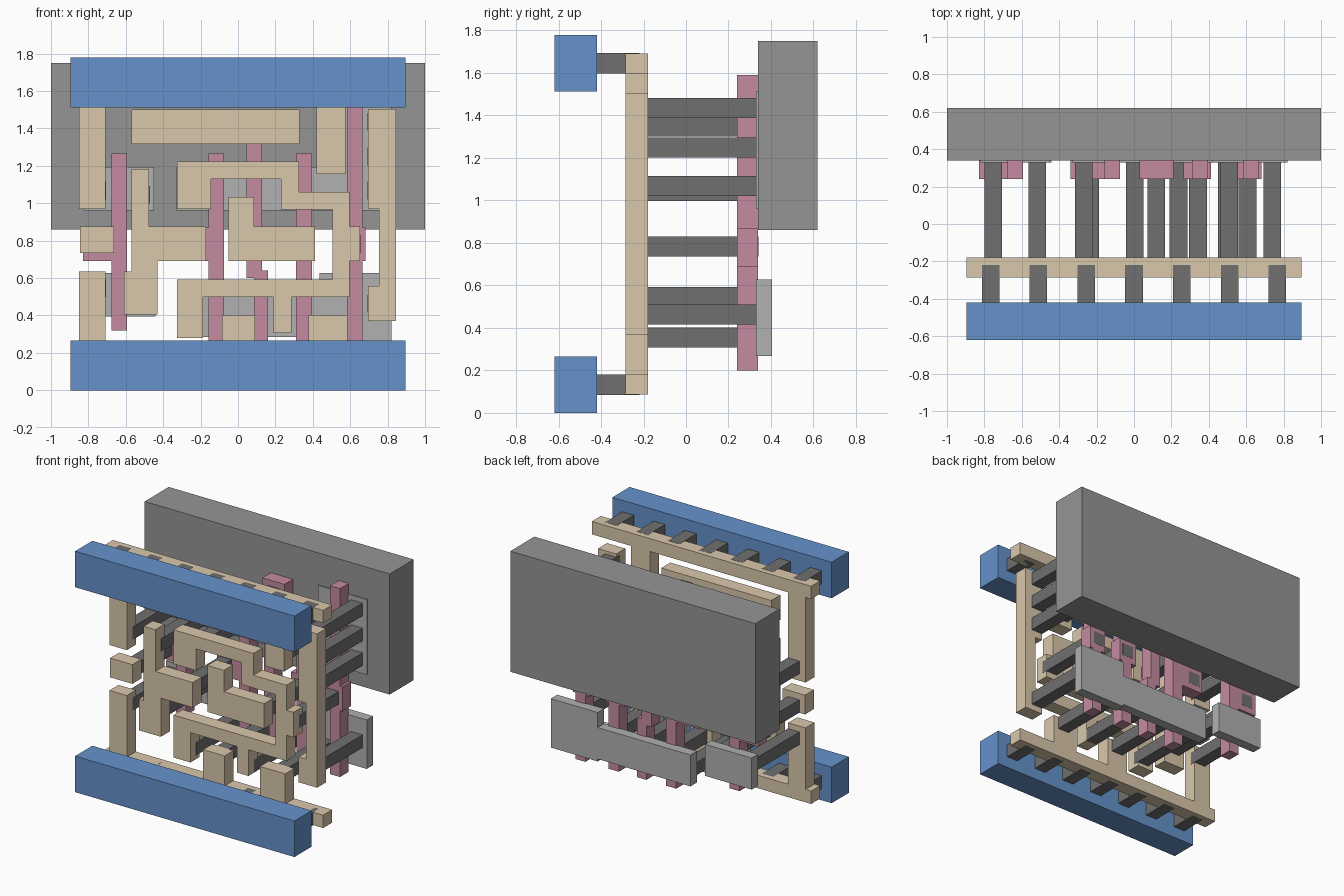
import bpy, bmesh


def material(name, rgb):
    m = bpy.data.materials.new(name)
    m.diffuse_color = (*rgb, 1)
    return m


BLUE = material("blue", (0.13, 0.29, 0.60))
TAN = material("tan", (0.70, 0.58, 0.41))
PINK = material("pink", (0.55, 0.26, 0.35))
DARK = material("dark_grey", (0.16, 0.16, 0.16))
MID = material("mid_grey", (0.30, 0.30, 0.30))
LIGHT = material("light_grey", (0.44, 0.44, 0.44))


def plate(name, outline, y0, y1, mat):
    """Extrude an (x, z) outline from y0 to y1."""
    bm = bmesh.new()
    face = bm.faces.new([bm.verts.new((x, y0, z)) for x, z in outline])
    new = bmesh.ops.extrude_face_region(bm, geom=[face])["geom"]
    bmesh.ops.translate(bm, vec=(0, y1 - y0, 0),
                        verts=[v for v in new if isinstance(v, bmesh.types.BMVert)])
    bmesh.ops.recalc_face_normals(bm, faces=bm.faces)
    mesh = bpy.data.meshes.new(name)
    bm.to_mesh(mesh)
    bm.free()
    mesh.materials.append(mat)
    ob = bpy.data.objects.new(name, mesh)
    bpy.context.collection.objects.link(ob)
    return ob


def rect(x0, x1, z0, z1):
    return [(x0, z0), (x1, z0), (x1, z1), (x0, z1)]


def steps(*c):
    """Right-angled outline: alternate x and z moves, given as x, z, x, z ..."""
    pts = []
    for i in range(0, len(c), 2):
        pts += [(c[i], c[i - 1]), (c[i], c[i + 1])]
    return pts


# Thick back slab
plate("back_slab", rect(-1, 1, 0.86, 1.75), 0.34, 0.62, MID)

# Blue supply rails with the pegs behind them
for level, z in (("lower", 0.133), ("upper", 1.645)):
    plate(level + "_rail", rect(-0.895, 0.895, z - 0.133, z + 0.133), -0.62, -0.42, BLUE)
    for k in range(7):
        x = -0.767 + 0.2556 * k
        plate(level + "_rail_peg", rect(x - 0.047, x + 0.047, z - 0.048, z + 0.048),
              -0.42, -0.22, DARK)


# Tan wiring layer
def wire(name, outline):
    plate(name, outline, -0.285, -0.18, TAN)


wire("lower_wire_bar", steps(
    -0.895, 0.181, -0.85, 0.635, -0.708, 0.181, -0.085, 0.403, 0.09, 0.181,
    0.378, 0.403, 0.585, 0.181, 0.895, 0.086))
wire("upper_wire_bar", steps(
    -0.895, 1.597, -0.85, 0.97, -0.708, 1.597, 0.42, 1.155, 0.575, 1.597,
    0.895, 1.692))
wire("left_input_wire", rect(-0.845, -0.663, 0.733, 0.875))
wire("left_link_wire", steps(
    -0.61, 0.635, -0.57, 1.183, -0.475, 0.875, -0.17, 0.69, -0.43, 0.405))
wire("top_input_wire", rect(-0.57, 0.328, 1.317, 1.5))
wire("middle_input_wire", steps(-0.05, 1.033, 0.085, 0.875, 0.413, 0.69))
wire("output_wire", steps(
    0.695, 1.505, 0.845, 0.37, 0.695, 0.558, 0.753, 0.97))
wire("loop_wire", steps(
    -0.327, 1.222, 0.325, 1.06, 0.595, 0.875, 0.653, 0.69, 0.595, 0.5,
    0.285, 0.307, 0.19, 0.5, -0.188, 0.28, -0.327, 0.593,
    0.505, 0.967, 0.23, 1.13, -0.145, 0.97))


# Pink gate strips
def gate(name, outline):
    plate(name, outline, 0.24, 0.34, PINK)


gate("gate_strip_1", steps(
    -0.83, 0.87, -0.675, 1.267, -0.593, 0.32, -0.675, 0.69))
gate("gate_strip_2", steps(
    -0.34, 0.87, -0.158, 1.267, -0.075, 0.2, -0.158, 0.69))
gate("gate_strip_3", steps(
    0.03, 1.5, 0.21, 1.32, 0.127, 0.64, 0.16, 0.2, 0.085, 0.6, 0.045, 1.32))
gate("gate_strip_4", steps(
    0.265, 0.87, 0.31, 1.267, 0.395, 0.87, 0.413, 0.69, 0.395, 0.2, 0.31, 0.69))
gate("gate_strip_5", steps(
    0.55, 0.87, 0.583, 1.59, 0.665, 0.87, 0.683, 0.69, 0.665, 0.2, 0.583, 0.69))

# Light grey pads at the back
for name, outline in (
        ("lower_left_pad", rect(-0.82, -0.44, 0.395, 0.628)),
        ("lower_right_pad", steps(-0.32, 0.517, 0.437, 0.628, 0.82, 0.267,
                                  0.437, 0.285)),
        ("upper_left_pad", rect(-0.82, -0.45, 0.962, 1.195)),
        ("upper_right_pad", steps(-0.33, 1.195, 0.42, 1.515, 0.82, 0.962))):
    plate(name, outline, 0.33, 0.405, LIGHT)

# Dark pillars between wiring and back layers: column x, then heights
for x, heights in (
        (-0.753, (0.545, 0.782, 1.068)), (-0.518, (0.545, 1.045)),
        (-0.268, (0.782, 1.045)), (-0.233, (0.355,)), (0.003, (0.355,)),
        (0.12, (1.41,)), (0.238, (0.355,)), (0.342, (0.782,)),
        (0.497, (0.355,)), (0.508, (1.25, 1.347)), (0.607, (0.782,)),
        (0.74, (0.463, 1.068, 1.25, 1.435))):
    for z in heights:
        plate("pillar", rect(x - 0.047, x + 0.047, z - 0.047, z + 0.047),
              -0.22, 0.341, DARK)
